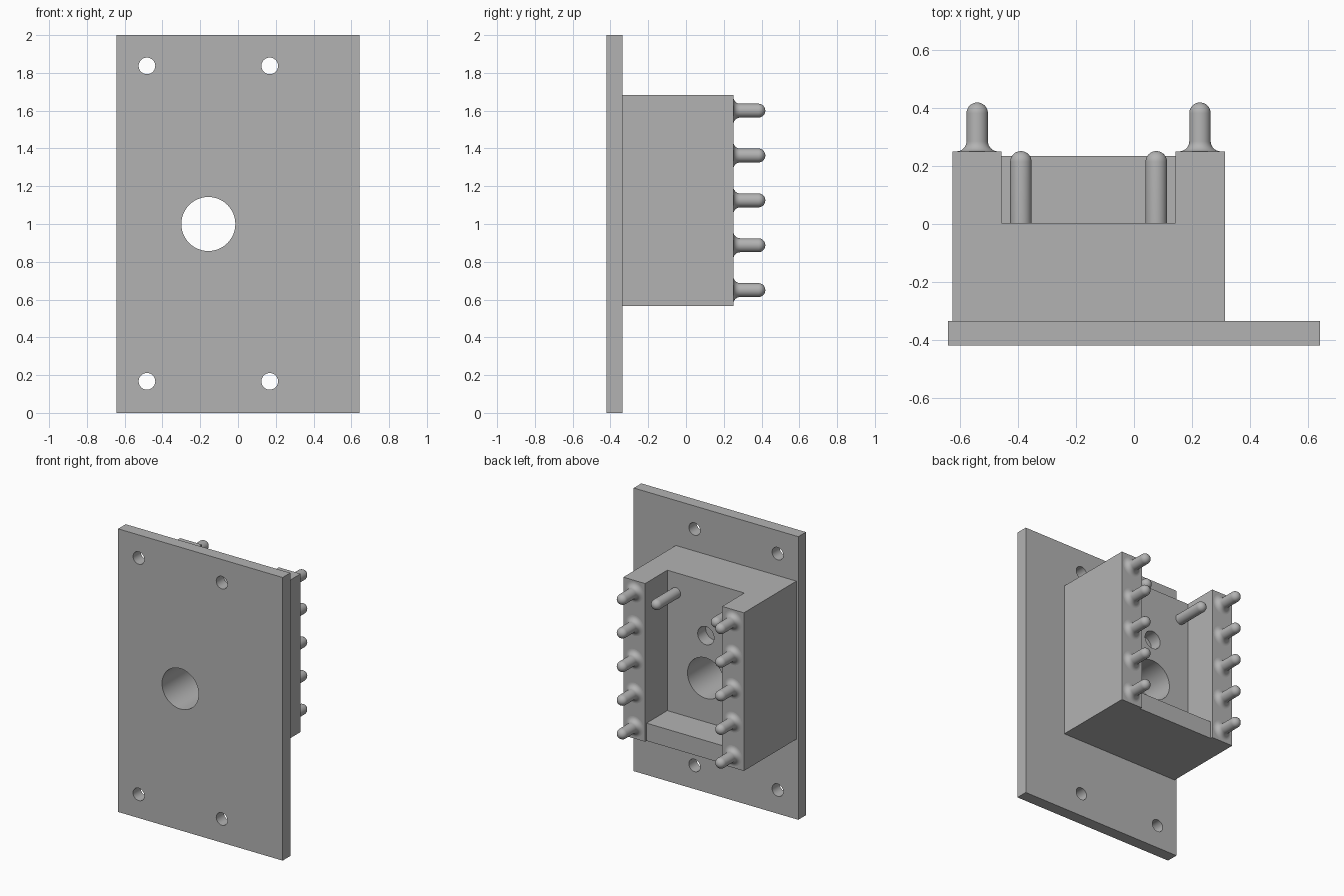
import bpy, bmesh
from math import sin, cos, pi, radians
from mathutils import Matrix, Vector

if "Cube" in bpy.data.objects:
    bpy.data.objects.remove(bpy.data.objects["Cube"], do_unlink=True)

grey = bpy.data.materials.new("plain grey")
grey.use_nodes = True
colour = (0.45, 0.45, 0.45, 1)
grey.diffuse_color = colour
grey.node_tree.nodes["Principled BSDF"].inputs["Base Color"].default_value = colour


def add(name, mesh):
    ob = bpy.data.objects.new(name, mesh)
    bpy.context.collection.objects.link(ob)
    return ob


def from_bmesh(name, bm):
    mesh = bpy.data.meshes.new(name)
    bm.to_mesh(mesh)
    bm.free()
    mesh.materials.append(grey)
    return mesh


def box(name, low, high):
    low, high = Vector(low), Vector(high)
    bm = bmesh.new()
    bmesh.ops.create_cube(bm, size=1, matrix=Matrix.Translation((low + high) / 2)
                          @ Matrix.Diagonal((*(high - low), 1)))
    return add(name, from_bmesh(name, bm))


def drill(x, z, radius, y0, y1):
    """Cylindrical cutter along y."""
    bm = bmesh.new()
    bmesh.ops.create_cone(bm, cap_ends=True, segments=48, radius1=radius, radius2=radius,
                          depth=y1 - y0, matrix=Matrix.Translation((x, (y0 + y1) / 2, z))
                          @ Matrix.Rotation(pi / 2, 4, 'X'))
    return add("drill_cutter", from_bmesh("drill_cutter", bm))


def shade(ob):
    bpy.ops.object.select_all(action='DESELECT')
    ob.select_set(True)
    bpy.context.view_layer.objects.active = ob
    bpy.ops.object.shade_smooth_by_angle(angle=radians(30))


def cut(ob, cutters):
    bpy.context.view_layer.objects.active = ob
    for cutter in cutters:
        cutter.hide_render = True
        mod = ob.modifiers.new("cut", 'BOOLEAN')
        mod.operation, mod.solver, mod.object = 'DIFFERENCE', 'EXACT', cutter
        bpy.ops.object.modifier_apply(modifier=mod.name)
        bpy.data.objects.remove(cutter, do_unlink=True)
    shade(ob)


def pin_mesh(name, length, radius=0.037, fillet=0.0):
    """Round-tipped pin along +y, with an optional flared foot."""
    steps = 8
    arc = [i / steps * pi / 2 for i in range(steps + 1)]
    profile = [(radius, 0)]
    if fillet:
        profile = [(radius + fillet * (1 - cos(a)), fillet * (1 - sin(a)))
                   for a in reversed(arc)]
    profile += [(radius * cos(a), length - radius * (1 - sin(a))) for a in arc]
    bm = bmesh.new()
    verts = [bm.verts.new((r, y, 0)) for r, y in profile]
    edges = [bm.edges.new(pair) for pair in zip(verts, verts[1:])]
    bmesh.ops.spin(bm, geom=verts + edges, cent=(0, 0, 0), axis=(0, 1, 0),
                   angle=2 * pi, steps=32)
    bmesh.ops.remove_doubles(bm, verts=bm.verts, dist=0.0001)
    bmesh.ops.holes_fill(bm, edges=[e for e in bm.edges if e.is_boundary], sides=0)
    bmesh.ops.recalc_face_normals(bm, faces=bm.faces)
    return from_bmesh(name, bm)


CENTRE = -0.157          # centre line of the housing
PLATE_BACK, FLOOR, RIM = -0.335, 0.003, 0.251

# Mounting plate with four screw holes and the central bore
plate = box("mounting_plate", (-0.643, -0.42, 0), (0.643, PLATE_BACK, 2))
cut(plate, [drill(CENTRE + side * 0.325, z, 0.044, -0.6, 0)
            for side in (-1, 1) for z in (0.167, 1.837)]
    + [drill(CENTRE, 1, 0.143, -0.6, 0)])

# Housing: pocket open at the top, lowered bottom wall, bore and blind hole
housing = box("housing", (-0.628, PLATE_BACK, 0.565), (0.314, RIM, 1.682))
left, right = CENTRE - 0.301, CENTRE + 0.301
cut(housing, [
    box("pocket_cutter", (left, FLOOR, 0.69), (right, 0.6, 2)),
    box("wall_cutter", (left, 0.235, 0.4), (right, 0.6, 0.8)),
    drill(CENTRE, 1, 0.143, -0.6, 0.3),
    drill(CENTRE, 1.3, 0.064, FLOOR - 0.09, 0.3),
])

# Contact pins on the two rails, and a locating pin on each side of the pocket
contact = pin_mesh("contact_pin", 0.42 - RIM, fillet=0.035)
locator = pin_mesh("locating_pin", 0.252 - FLOOR)
for side, label in ((-1, "right"), (1, "left")):
    for i in range(5):
        pin = add(f"contact_pin_{label}_{i + 1}", contact)
        pin.location = (CENTRE + side * 0.385, RIM, 0.65 + i * 0.2375)
        shade(pin)
    pin = add(f"locating_pin_{label}", locator)
    pin.location = (CENTRE + side * 0.234, FLOOR, 1.54)
    shade(pin)
